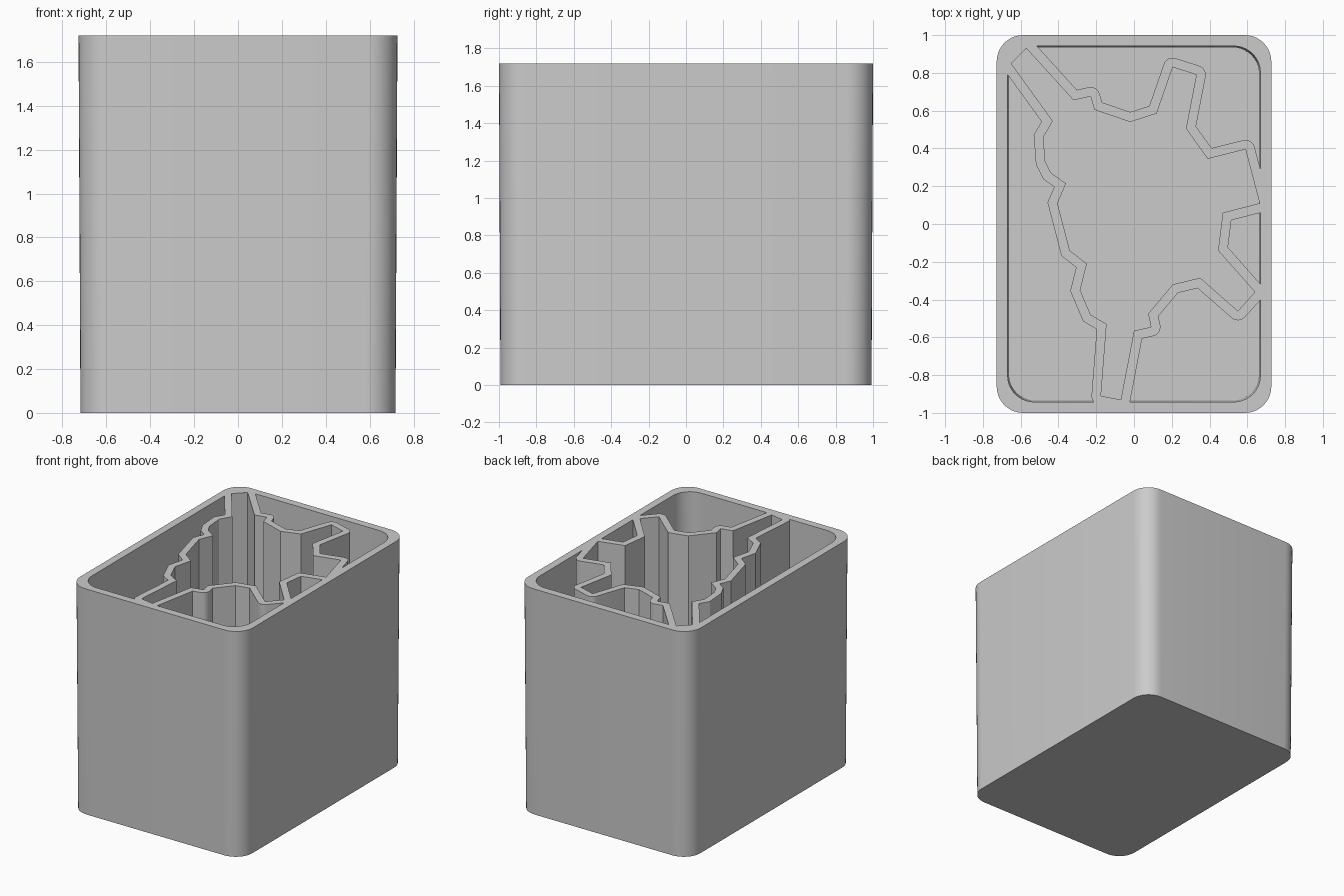
import bpy
import bmesh
from math import pi, cos, sin, atan2, radians
from mathutils import Vector

if "Cube" in bpy.data.objects:
    bpy.data.objects.remove(bpy.data.objects["Cube"])

HEIGHT, FLOOR, WALL = 1.72, 0.05, 0.05

grey = bpy.data.materials.new("plain grey")
grey.use_nodes = True
grey.diffuse_color = (0.6, 0.6, 0.6, 1)
grey.node_tree.nodes["Principled BSDF"].inputs["Base Color"].default_value = (0.6, 0.6, 0.6, 1)


def rounded_rect(hx, hy, r, steps=10):
    """Counter-clockwise rounded rectangle."""
    pts = []
    for k, (sx, sy) in enumerate([(1, 1), (-1, 1), (-1, -1), (1, -1)]):
        for i in range(steps + 1):
            a = (k + i / steps) * pi / 2
            pts.append((sx * (hx - r) + r * cos(a), sy * (hy - r) + r * sin(a)))
    return pts


def offset_outline(pts, d):
    """Grow a counter-clockwise outline, rounding its convex corners."""
    out = []
    vs = [Vector(p) for p in pts]
    for i, p in enumerate(vs):
        a = (p - vs[i - 1]).normalized()
        b = (vs[(i + 1) % len(vs)] - p).normalized()
        na, nb = Vector((a.y, -a.x)), Vector((b.y, -b.x))
        turn = atan2(a.x * b.y - a.y * b.x, a.dot(b))
        if turn > radians(40):
            n = max(2, int(turn / radians(14)))
            start = atan2(na.y, na.x)
            for k in range(n + 1):
                t = start + turn * k / n
                out.append(p + d * Vector((cos(t), sin(t))))
        else:
            out.append(p + (na + nb) * d / (1 + na.dot(nb)))
    return [tuple(v) for v in out]


def stacked_loops(name, loops, closed_ring):
    """Skin a list of (outline, z); close into a ring or cap both ends."""
    bm = bmesh.new()
    rows = [[bm.verts.new((x, y, z)) for x, y in pts] for pts, z in loops]

    def skin(r, s):
        n = len(r)
        for i in range(n):
            j = (i + 1) % n
            bm.faces.new((r[i], r[j], s[j], s[i]))

    for r, s in zip(rows, rows[1:]):
        skin(r, s)
    if closed_ring:
        skin(rows[-1], rows[0])
    else:
        bm.faces.new(rows[0][::-1])
        bm.faces.new(rows[-1])
    bmesh.ops.recalc_face_normals(bm, faces=bm.faces)
    mesh = bpy.data.meshes.new(name)
    bm.to_mesh(mesh)
    bm.free()
    mesh.materials.append(grey)
    obj = bpy.data.objects.new(name, mesh)
    bpy.context.collection.objects.link(obj)
    return obj


def divider_ring(name, inner):
    """Upright wall around an irregular compartment."""
    outer = offset_outline(inner, WALL)
    bm = bmesh.new()
    for z in (FLOOR / 2, HEIGHT):
        edges = []
        for pts in (outer, inner):
            vs = [bm.verts.new((x, y, z)) for x, y in pts]
            edges += [bm.edges.new((vs[i - 1], vs[i])) for i in range(len(vs))]
        bmesh.ops.triangle_fill(bm, edges=edges, use_beauty=True)
    # Join the two flat rings with walls
    bm.verts.ensure_lookup_table()
    half = len(bm.verts) // 2
    first = 0
    for pts in (outer, inner):
        n = len(pts)
        for i in range(n):
            a, b = first + i, first + (i + 1) % n
            bm.faces.new([bm.verts[k] for k in (a, b, b + half, a + half)])
        first += n
    bmesh.ops.recalc_face_normals(bm, faces=bm.faces)
    mesh = bpy.data.meshes.new(name)
    bm.to_mesh(mesh)
    bm.free()
    mesh.materials.append(grey)
    obj = bpy.data.objects.new(name, mesh)
    bpy.context.collection.objects.link(obj)
    return obj


# Slightly tapered open box
holder = stacked_loops("holder_body", [
    (rounded_rect(0.718, 0.992, 0.14), 0),
    (rounded_rect(0.727, 1.0, 0.14), HEIGHT),
    (rounded_rect(0.669, 0.942, 0.14), HEIGHT),
    (rounded_rect(0.662, 0.935, 0.14), FLOOR)], False)

# Compartment outline, counter-clockwise from the lower leg
outline = [
    (-.175, -.91), (-.07, -.93), (0, -.565), (.09, -.545), (.075, -.475),
    (.205, -.32), (.35, -.285), (.55, -.46), (.64, -.36), (.445, -.14),
    (.47, .06), (.665, .11), (.59, .395), (.39, .345), (.275, .505),
    (.33, .79), (.205, .83), (.12, .585), (-.02, .54), (-.21, .605),
    (-.23, .675), (-.32, .655), (-.57, .93), (-.65, .85), (-.43, .545),
    (-.48, .46), (-.47, .33), (-.44, .27), (-.36, .215), (-.405, .11),
    (-.34, -.14), (-.25, -.21), (-.285, -.35), (-.23, -.48), (-.145, -.53)]
divider = divider_ring("divider", outline)

# Merge the divider into the box
union = holder.modifiers.new("join divider", "BOOLEAN")
union.operation = "UNION"
union.solver = "EXACT"
union.object = divider
bpy.ops.object.select_all(action="DESELECT")
bpy.context.view_layer.objects.active = holder
holder.select_set(True)
bpy.ops.object.modifier_apply(modifier=union.name)
bpy.data.objects.remove(divider)
bpy.ops.object.shade_smooth_by_angle(angle=radians(18))
